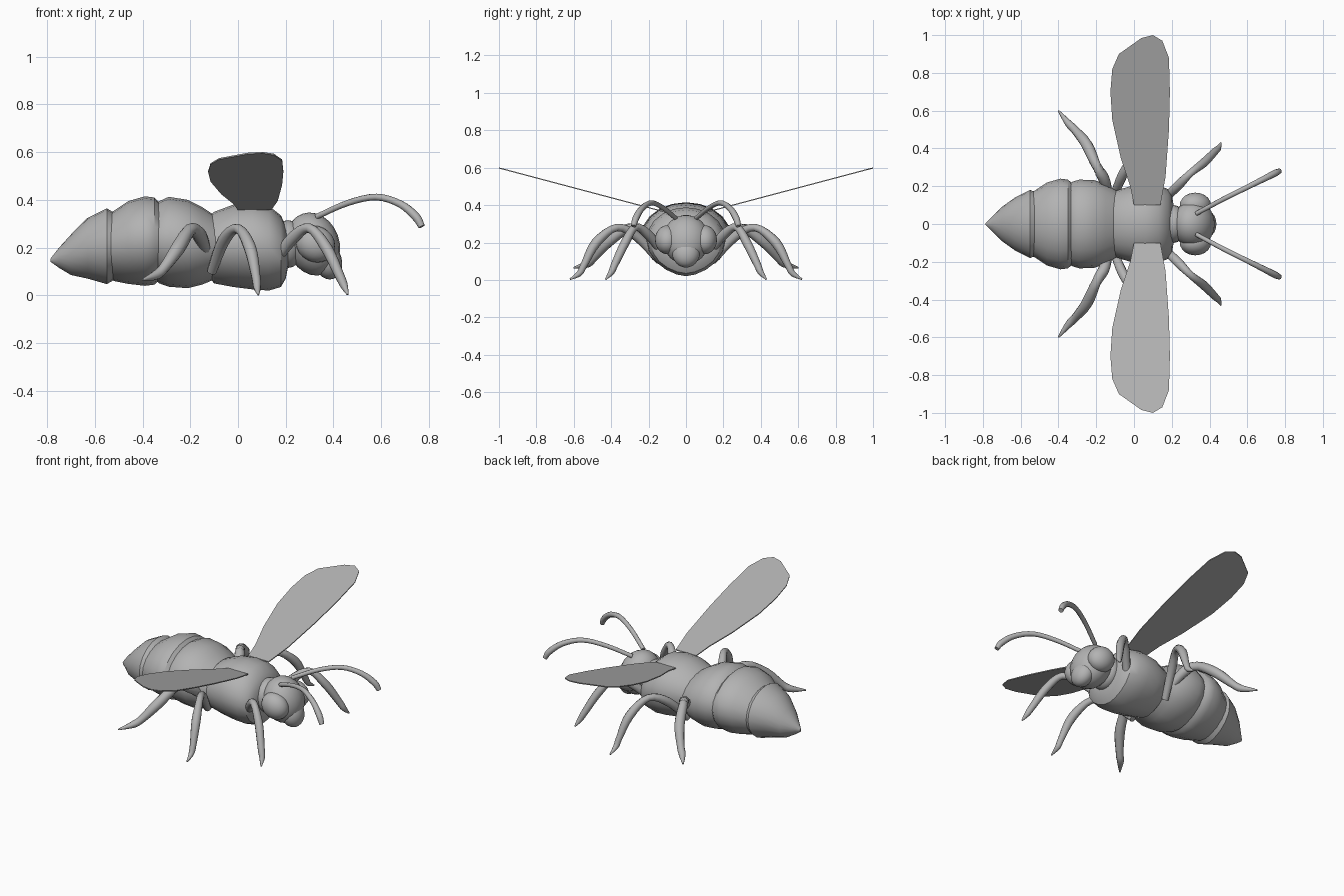
import bpy, math
from mathutils import Vector

cube = bpy.data.objects.get("Cube")
if cube:
    bpy.data.objects.remove(cube)

grey = bpy.data.materials.new("plain grey")
grey.use_nodes = True
GREY = (0.45, 0.45, 0.45, 1)
grey.diffuse_color = GREY
grey.node_tree.nodes["Principled BSDF"].inputs["Base Color"].default_value = GREY


def add_mesh(name, verts, faces, angle=35):
    mesh = bpy.data.meshes.new(name)
    mesh.from_pydata(verts, [], faces)
    obj = bpy.data.objects.new(name, mesh)
    bpy.context.collection.objects.link(obj)
    finish(obj, angle)
    return obj


def finish(obj, angle=35):
    obj.data.materials.append(grey)
    bpy.ops.object.select_all(action='DESELECT')
    obj.select_set(True)
    bpy.context.view_layer.objects.active = obj
    bpy.ops.object.mode_set(mode='EDIT')
    bpy.ops.mesh.select_all(action='SELECT')
    bpy.ops.mesh.normals_make_consistent(inside=False)
    bpy.ops.object.mode_set(mode='OBJECT')
    bpy.ops.object.shade_smooth_by_angle(angle=math.radians(angle))


def skin(name, rings, angle=35):
    n = len(rings[0])
    verts = [v for ring in rings for v in ring]
    faces = [(r * n + i, r * n + (i + 1) % n, (r + 1) * n + (i + 1) % n, (r + 1) * n + i)
             for r in range(len(rings) - 1) for i in range(n)]
    faces += [tuple(range(n)), tuple(range(len(verts) - n, len(verts)))]
    return add_mesh(name, verts, faces, angle)


def body(name, stations, n=20):
    """Loft along x; each station is x, top, bottom, half width."""
    rings = []
    for x, top, bottom, width in stations:
        mid = bottom + (top - bottom) * 0.52
        ring = []
        for i in range(n):
            a = 2 * math.pi * i / n
            c, s = math.cos(a), math.sin(a)
            y = width * c * (1 if s >= 0 else abs(c) ** 0.2)
            ring.append((x, y, mid + s * (top - mid if s > 0 else mid - bottom)))
        rings.append(ring)
    return skin(name, rings)


def smooth_path(points, steps=4):
    """Catmull-Rom points, each x, y, z, radius."""
    p = [Vector(q) for q in points]
    p = [2 * p[0] - p[1]] + p + [2 * p[-1] - p[-2]]
    out = []
    for i in range(1, len(p) - 2):
        a, b, c, d = p[i - 1:i + 3]
        for k in range(steps):
            t = k / steps
            out.append(0.5 * (2 * b + (c - a) * t + (2 * a - 5 * b + 4 * c - d) * t * t
                              + (3 * b - a - 3 * c + d) * t ** 3))
    return out + [p[-2]]


def tube(name, points, side, n=10):
    path = smooth_path(points)
    pos = [Vector((q[0], q[1] * side, q[2])) for q in path]
    rings = []
    for i, q in enumerate(pos):
        along = (pos[min(i + 1, len(pos) - 1)] - pos[max(i - 1, 0)]).normalized()
        u = along.cross(Vector((1, -side, 0))).normalized()
        v = along.cross(u)
        rings.append([q + path[i][3] * (u * math.cos(2 * math.pi * k / n)
                      + v * math.sin(2 * math.pi * k / n)) for k in range(n)])
    return skin(name, rings, 60)


def ball(name, centre, size, tilt=0):
    bpy.ops.mesh.primitive_uv_sphere_add(segments=20, ring_count=12, location=centre,
                                         rotation=(0, tilt, 0))
    obj = bpy.context.object
    obj.name = name
    obj.scale = size
    finish(obj, 60)


# Abdomen: three overlapping bands, then the thorax
body("abdomen_tip", [(-.785, .155, .14, .006), (-.75, .20, .115, .04), (-.70, .255, .085, .09),
                     (-.63, .325, .07, .14), (-.55, .365, .047, .18), (-.51, .34, .07, .165)])
body("abdomen_middle", [(-.55, .335, .08, .165), (-.52, .355, .06, .18), (-.46, .395, .048, .22),
                        (-.39, .415, .04, .24), (-.35, .41, .045, .235), (-.31, .37, .08, .2)])
body("abdomen_front", [(-.36, .37, .08, .205), (-.33, .395, .05, .222), (-.29, .413, .036, .235),
                       (-.21, .40, .03, .232), (-.15, .37, .045, .21), (-.09, .33, .07, .175)])
body("thorax", [(-.14, .32, .1, .15), (-.10, .35, .05, .175), (-.02, .38, .035, .2),
                (.06, .388, .025, .212), (.13, .375, .02, .205), (.18, .335, .035, .185),
                (.20, .29, .07, .155), (.21, .25, .12, .1)])

# Head with neck, mouth and eyes
ball("neck", (.21, 0, .215), (.07, .1, .1))
ball("head", (.315, 0, .215), (.11, .125, .135), -.35)
ball("mouth", (.375, 0, .145), (.06, .075, .08), -.3)

# Leg paths on the left: x, y, z, radius
LEGS = {
    "front": [(.16, .13, .15, .02), (.23, .2, .24, .026), (.30, .27, .282, .02),
              (.37, .325, .2, .024), (.425, .38, .085, .02), (.445, .4, .04, .016),
              (.46, .43, .003, .004)],
    "middle": [(-.11, .14, .10, .02), (-.06, .26, .23, .026), (0, .37, .28, .02),
               (.05, .48, .2, .026), (.075, .545, .08, .019), (.08, .57, .035, .016),
               (.085, .62, .003, .004)],
    "hind": [(-.13, .15, .17, .02), (-.16, .24, .25, .03), (-.20, .31, .275, .026),
             (-.25, .42, .2, .03), (-.31, .495, .115, .022), (-.345, .53, .085, .02),
             (-.40, .60, .065, .004)],
}
ANTENNA = [(.33, .055, .33, .012), (.46, .125, .387, .013), (.58, .185, .412, .014),
           (.68, .235, .383, .016), (.745, .268, .33, .018), (.77, .28, .288, .014)]
WING = [(0, .1), (.14, .1), (.167, .25), (.185, .5), (.19, .7), (.185, .88), (.15, .97),
        (.1, 1), (.04, .985), (-.08, .9), (-.115, .82), (-.125, .7), (-.115, .55),
        (-.07, .35), (-.02, .2)]

for word, side in (("left", 1), ("right", -1)):
    ball("eye_" + word, (.325, side * .1, .215), (.085, .066, .075), .5)
    for name, points in LEGS.items():
        tube(f"{name}_leg_{word}", points, side)
    tube("antenna_" + word, ANTENNA, side)
    # Thin wing plate rising outward
    rings = [[(x, side * y, .36 + (y - .1) * .265 + h) for x, y in WING] for h in (-.003, .003)]
    skin("wing_" + word, rings)
